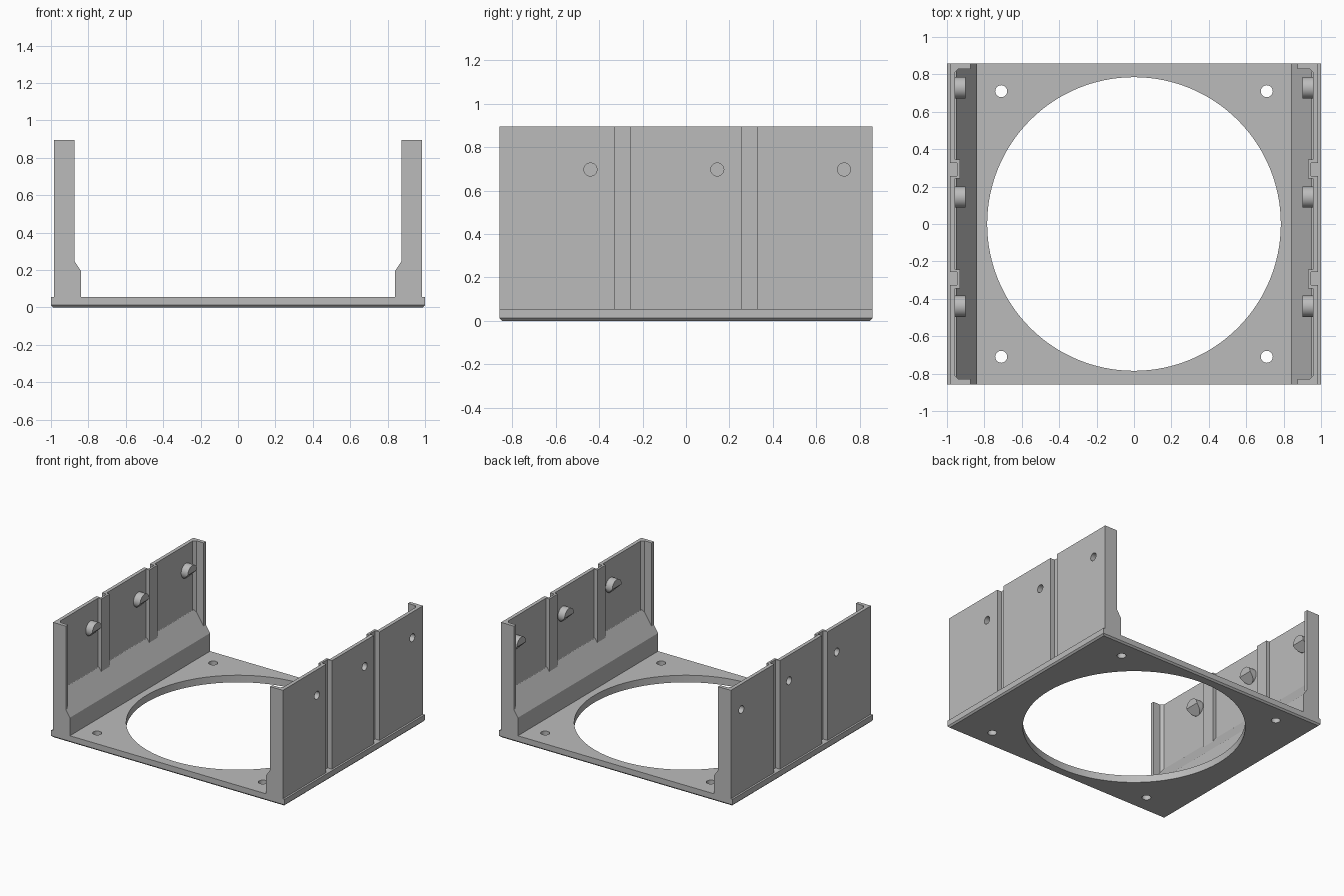
import bpy, bmesh, math
from mathutils import Matrix, Vector

cube = bpy.data.objects.get("Cube")
if cube:
    bpy.data.objects.remove(cube, do_unlink=True)

GREY = (0.5, 0.5, 0.5, 1)
mat = bpy.data.materials.new("plain_grey")
mat.use_nodes = True
mat.diffuse_color = GREY
mat.node_tree.nodes["Principled BSDF"].inputs["Base Color"].default_value = GREY

HALF_Y, TOP, FLOOR = 0.858, 0.895, 0.055
OUTER, INNER = 0.985, 0.957


def to_object(name, bm):
    bmesh.ops.recalc_face_normals(bm, faces=bm.faces[:])
    mesh = bpy.data.meshes.new(name)
    bm.to_mesh(mesh)
    bm.free()
    mesh.materials.append(mat)
    ob = bpy.data.objects.new(name, mesh)
    bpy.context.collection.objects.link(ob)
    return ob


def prism(name, points, offset):
    """Extrude a closed outline of 3D points along an offset."""
    bm = bmesh.new()
    face = bm.faces.new([bm.verts.new(p) for p in points])
    new = bmesh.ops.extrude_face_region(bm, geom=[face])["geom"]
    verts = [v for v in new if isinstance(v, bmesh.types.BMVert)]
    bmesh.ops.translate(bm, verts=verts, vec=Vector(offset))
    return to_object(name, bm)


def cylinder(name, centre, radius, depth, axis="Z", sides=48):
    bm = bmesh.new()
    turn = Matrix.Rotation(math.pi / 2, 4, "Y") if axis == "X" else Matrix()
    bmesh.ops.create_cone(bm, cap_ends=True, segments=sides, radius1=radius,
                          radius2=radius, depth=depth,
                          matrix=Matrix.Translation(centre) @ turn)
    return to_object(name, bm)


def combine(target, tool, operation):
    """Apply a boolean and discard the tool object."""
    mod = target.modifiers.new("boolean", "BOOLEAN")
    mod.operation, mod.solver, mod.object = operation, "EXACT", tool
    apply_modifiers(target)
    bpy.data.objects.remove(tool, do_unlink=True)


def apply_modifiers(ob):
    graph = bpy.context.evaluated_depsgraph_get()
    mesh = bpy.data.meshes.new_from_object(ob.evaluated_get(graph))
    ob.modifiers.clear()
    ob.data = mesh


# Base plate with a chamfered lower rim
bm = bmesh.new()
bmesh.ops.create_cube(bm, size=1, matrix=Matrix.Translation((0, 0, FLOOR / 2))
                      @ Matrix.Diagonal((2, 2 * HALF_Y, FLOOR, 1)))
rim = [e for e in bm.edges if all(v.co.z < 0.01 for v in e.verts)]
bmesh.ops.bevel(bm, geom=rim, offset=0.012, segments=1, affect="EDGES")
base = to_object("base_plate", bm)

# Large opening and four screw holes
combine(base, cylinder("opening", (0, 0, 0), 0.785, 1, sides=128), "DIFFERENCE")
for sx in (-1, 1):
    for sy in (-1, 1):
        hole = cylinder("screw_hole", (sx * 0.71, sy * 0.71, 0), 0.032, 1, sides=32)
        combine(base, hole, "DIFFERENCE")

# Side wall plan: thin sheet, end returns, two folded ribs with outer grooves
inner_half = [(0.93, 0.243), (0.93, 0.345), (INNER, 0.345), (INNER, 0.81),
              (0.938, 0.83), (0.875, 0.83), (0.875, HALF_Y), (OUTER, HALF_Y),
              (OUTER, 0.327), (0.947, 0.327), (0.947, 0.257), (OUTER, 0.257)]
half = [(INNER, 0.243)] + inner_half
plan = half + [(x, -y) for x, y in reversed(half)]
wall = prism("side_walls", [(x, y, 0.04) for x, y in plan], (0, 0, TOP - 0.04))

# Sloped foot along the inside of the wall
foot = [(0.84, 0.04), (0.951, 0.04), (0.951, 0.364), (0.84, 0.195)]
ramp = prism("foot", [(x, -HALF_Y, z) for x, z in foot], (0, 2 * HALF_Y, 0))
# Keep the outer grooves open behind the foot
for sy in (-1, 1):
    y = sy * 0.292
    groove = prism("groove", [(0.947, y - 0.035, 0), (1, y - 0.035, 0),
                              (1, y + 0.035, 0), (0.947, y + 0.035, 0)], (0, 0, 1))
    combine(ramp, groove, "DIFFERENCE")
combine(wall, ramp, "UNION")

# Inner bosses with a sloped underside and blind holes from outside
R, PEG_Z = 0.057, 0.697
for y in (-0.44, 0.144, 0.728):
    boss = cylinder("boss", (0.935, y, PEG_Z), R, 0.07, "X")
    under = [(0.88, PEG_Z + 0.02), (0.98, PEG_Z - 0.08), (0.88, PEG_Z - 0.08)]
    wedge = prism("wedge", [(x, y - 0.1, z) for x, z in under], (0, 0.2, 0))
    combine(boss, wedge, "DIFFERENCE")
    combine(wall, boss, "UNION")
    pin = cylinder("pin_hole", (0.99, y, PEG_Z), 0.03, 0.09, "X", 32)
    combine(wall, pin, "DIFFERENCE")

# Matching wall on the other side
mirror = wall.modifiers.new("mirror", "MIRROR")
mirror.use_axis[0] = True
mirror.use_mirror_merge = False
apply_modifiers(wall)

# Smooth the round surfaces, keep the edges sharp
bpy.ops.object.select_all(action="DESELECT")
for ob in (base, wall):
    ob.select_set(True)
bpy.context.view_layer.objects.active = wall
bpy.ops.object.shade_smooth_by_angle(angle=math.radians(20))
